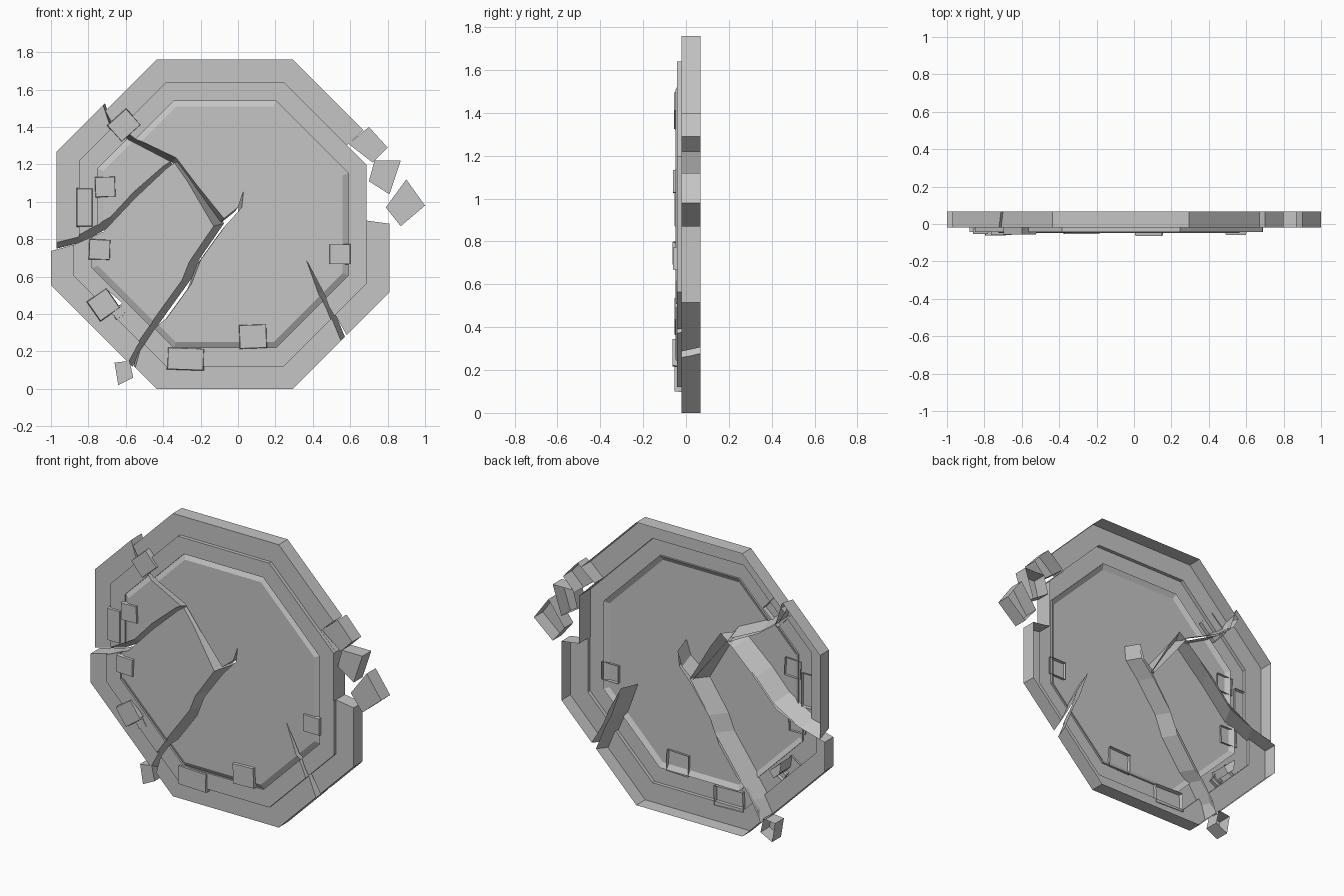
import bpy, bmesh, math
from mathutils import Matrix

if "Cube" in bpy.data.objects:
    bpy.data.objects.remove(bpy.data.objects["Cube"])

stone = bpy.data.materials.new("grey_stone")
stone.use_nodes = True
stone.diffuse_color = (0.56, 0.56, 0.56, 1)
bsdf = stone.node_tree.nodes["Principled BSDF"]
bsdf.inputs["Base Color"].default_value = (0.56, 0.56, 0.56, 1)
bsdf.inputs["Roughness"].default_value = 0.9

BACK = 0.068


def finish(bm, name):
    bmesh.ops.recalc_face_normals(bm, faces=bm.faces)
    mesh = bpy.data.meshes.new(name)
    bm.to_mesh(mesh)
    bm.free()
    mesh.materials.append(stone)
    obj = bpy.data.objects.new(name, mesh)
    bpy.context.collection.objects.link(obj)
    return obj


def open_back(obj):
    """Leave a hollow shell by removing the faces that point backward."""
    bm = bmesh.new()
    bm.from_mesh(obj.data)
    bm.normal_update()
    rear = [f for f in bm.faces if f.normal.y > 0.9]
    bmesh.ops.delete(bm, geom=rear, context="FACES")
    bm.to_mesh(obj.data)
    bm.free()


def loft(rings, name):
    """Skin matching loops of points and cap both ends."""
    bm = bmesh.new()
    loops = [[bm.verts.new(p) for p in ring] for ring in rings]
    for a, b in zip(loops, loops[1:]):
        for i in range(len(a)):
            j = (i + 1) % len(a)
            bm.faces.new((a[i], a[j], b[j], b[i]))
    bm.faces.new(loops[0])
    bm.faces.new(loops[-1])
    return finish(bm, name)


def prism(outline, name, y0, y1, lean=(0, 0)):
    """Extrude an x-z outline; lean is the sideways drift from front to back."""
    rings = []
    for y in (y0, y1):
        k = (y + 0.047) / (BACK + 0.047)
        rings.append([(x + lean[0] * k, y, z + lean[1] * k) for x, z in outline])
    return loft(rings, name)


# Stepped octagonal slab: apothem and depth of each step, front to back
STEPS = [(0.63, -0.048), (0.66, -0.031), (0.66, -0.042), (0.76, -0.042),
         (0.76, -0.02), (0.88, -0.02), (0.88, BACK)]


def slab(name, dx=0, dz=0):
    rings = []
    for apothem, y in STEPS:
        r = apothem / math.cos(math.pi / 8)
        angles = [math.pi / 8 + i * math.pi / 4 for i in range(8)]
        rings.append([(-0.07 + dx + r * math.cos(a), y, 0.88 + dz + r * math.sin(a))
                      for a in angles])
    return loft(rings, name)


def carve(obj, outline, operation, lean=(0, 0)):
    """Cut or keep a region of the slab, then drop the cutter."""
    cutter = prism(outline, "cutter", -0.15, 0.15, lean)
    cutter.hide_render = True
    mod = obj.modifiers.new("carve", "BOOLEAN")
    mod.operation = operation
    mod.solver = "EXACT"
    mod.object = cutter
    bpy.context.view_layer.update()
    graph = bpy.context.evaluated_depsgraph_get()
    mesh = bpy.data.meshes.new_from_object(obj.evaluated_get(graph))
    obj.modifiers.clear()
    obj.data = mesh
    bpy.data.objects.remove(cutter)


# Main slab with its left side broken off
main = slab("main_slab")
carve(main, [(-0.73, 1.54), (-0.67, 1.43), (-0.55, 1.34), (-0.33, 1.235),
             (-0.22, 1.09), (-0.075, 0.91), (0.0, 0.97), (0.03, 1.06),
             (0.02, 0.97), (-0.07, 0.87), (-0.2, 0.69), (-0.25, 0.56),
             (-0.38, 0.38), (-0.44, 0.33), (-0.52, 0.21), (-0.55, 0.1),
             (-0.7, -0.1), (-1.2, -0.1), (-1.2, 1.6)],
      "DIFFERENCE", (-0.02, -0.025))
# Missing stretch of the outer rim
carve(main, [(0.583, 1.303), (0.688, 1.198), (0.688, 0.9), (0.9, 0.87),
             (0.9, 1.4), (0.69, 1.4)], "DIFFERENCE")
# Crack on the lower left-hand side of the slab
carve(main, [(0.365, 0.69), (0.45, 0.53), (0.485, 0.44), (0.57, 0.29),
             (0.62, 0.2), (0.54, 0.26), (0.47, 0.43), (0.43, 0.51)],
      "DIFFERENCE", (0.035, 0.01))

# Upper fragment, pushed outward
upper = slab("upper_fragment", -0.02, 0.025)
carve(upper, [(-0.74, 1.56), (-0.69, 1.41), (-0.58, 1.33), (-0.36, 1.215),
              (-0.4, 1.19), (-0.56, 1.05), (-0.68, 0.92), (-0.86, 0.82),
              (-1.1, 0.76)] + [(-1.1, 1.6)], "INTERSECT", (0.03, -0.035))

# Lower fragment, pushed further outward
lower = slab("lower_fragment", -0.05, 0.04)
carve(lower, [(-1.1, 0.71), (-0.88, 0.77), (-0.72, 0.84), (-0.55, 1.02),
              (-0.38, 1.18), (-0.34, 1.21), (-0.27, 1.11), (-0.13, 0.87),
              (-0.26, 0.68), (-0.3, 0.58), (-0.43, 0.4), (-0.55, 0.23),
              (-0.62, 0.1), (-1.1, 0.1)], "INTERSECT", (0.055, 0.015))
carve(lower, [(-0.7, 0.53), (-0.62, 0.46), (-0.65, 0.42), (-0.69, 0.46)],
      "DIFFERENCE")

for piece in (main, upper, lower):
    open_back(piece)

# Loose rim stones
RIM_STONES = [
    [(0.59, 1.31), (0.7, 1.4), (0.8, 1.29), (0.72, 1.21)],
    [(0.73, 1.22), (0.87, 1.22), (0.81, 1.04), (0.7, 1.11)],
    [(0.9, 1.12), (1.0, 0.98), (0.87, 0.87), (0.79, 0.97)],
    [(-0.66, 0.14), (-0.58, 0.15), (-0.56, 0.06), (-0.64, 0.02)],
]
for i, outline in enumerate(RIM_STONES):
    open_back(prism(outline, f"loose_rim_stone_{i + 1}", -0.02, BACK))

# Small tapered blocks set into the border: x, z, width, height, tilt, front, back
BLOCKS = [
    (-0.71, 1.08, 0.11, 0.11, 2, -0.06, -0.035),
    (-0.82, 0.97, 0.085, 0.21, 0, -0.053, -0.025),
    (-0.74, 0.745, 0.115, 0.11, -2, -0.062, -0.035),
    (-0.72, 0.45, 0.13, 0.13, 35, -0.053, -0.025),
    (-0.64, 0.41, 0.06, 0.06, 30, -0.045, -0.02),
    (-0.61, 1.41, 0.14, 0.12, 42, -0.055, -0.015),
    (0.545, 0.72, 0.115, 0.11, 0, -0.06, -0.03),
    (0.08, 0.28, 0.15, 0.13, 2, -0.064, -0.03),
    (-0.28, 0.16, 0.2, 0.12, -2, -0.053, -0.015),
]
for i, (x, z, w, h, tilt, front, back) in enumerate(BLOCKS):
    bm = bmesh.new()
    bmesh.ops.create_cube(bm, size=1)
    for v in bm.verts:
        if v.co.y < 0:
            v.co.x *= 0.94
            v.co.z *= 0.94
    turn = Matrix.Rotation(math.radians(-tilt), 4, "Y")
    place = Matrix.Translation((x, (front + back) / 2, z)) @ turn
    bm.transform(place @ Matrix.Diagonal((w, back - front, h, 1)))
    open_back(finish(bm, f"border_block_{i + 1}"))
